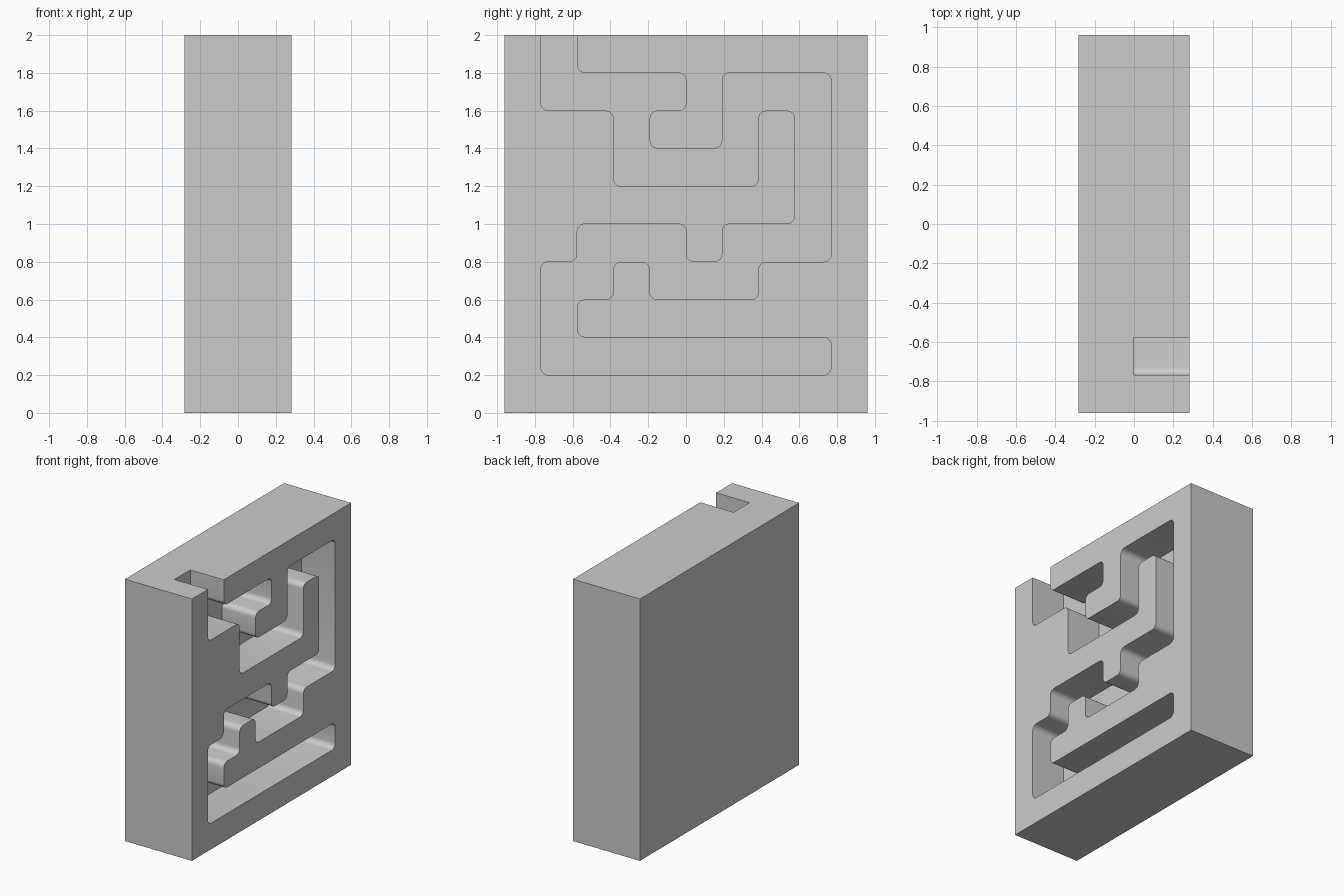
import bpy, bmesh, math
from mathutils import Vector

if "Cube" in bpy.data.objects:
    bpy.data.objects.remove(bpy.data.objects["Cube"])

HX, HY, H = 0.283, 0.96, 2.0      # block half depth, half width, height
R, SEG = 0.04, 6                  # channel corner radius and segments


def make_object(name, bm):
    bmesh.ops.recalc_face_normals(bm, faces=bm.faces)
    mesh = bpy.data.meshes.new(name)
    bm.to_mesh(mesh)
    bm.free()
    ob = bpy.data.objects.new(name, mesh)
    bpy.context.collection.objects.link(ob)
    return ob


def rounded(points):
    """Round the right-angled inner corners of an open outline."""
    out = [points[0]]
    for a, p, b in zip(points, points[1:], points[2:]):
        u, v = (a - p).normalized() * R, (b - p).normalized() * R
        for i in range(SEG + 1):
            t = math.pi / 2 * i / SEG
            out.append(p + u * (1 - math.sin(t)) + v * (1 - math.cos(t)))
    return out + [points[-1]]


# Solid block
bm = bmesh.new()
bmesh.ops.create_cube(bm, size=1)
for v in bm.verts:
    v.co = (v.co.x * 2 * HX, v.co.y * 2 * HY, (v.co.z + 0.5) * H)
block = make_object("maze_block", bm)

# Winding channel outline on a 10 x 10 cell grid, given as alternating
# vertical / horizontal moves and starting above the open top
moves = [-3, 2, -2, 4, 2, 1, -3, -2, -1, -1, 1, -3, -1, -1, -3, 8, 1, -7,
         1, 1, 1, 1, -1, 3, 1, 2, 5, -3, -2, -2, 1, 1, 1, -3, 2]
col, row = 1, 11
grid = [(col, row)]
for i, m in enumerate(moves):
    if i % 2:
        col += m
    else:
        row += m
    grid.append((col, row))
outline = rounded([Vector((0, -HY + c * HY / 5, r * H / 10)) for c, r in grid])

# Channel cutter, reaching half way into the block
bm = bmesh.new()
face = bm.faces.new([bm.verts.new(p) for p in outline])
ext = bmesh.ops.extrude_face_region(bm, geom=[face])
for v in ext["geom"]:
    if isinstance(v, bmesh.types.BMVert):
        v.co.x = HX + 0.1
cutter = make_object("channel_cutter", bm)
cutter.hide_render = True

# Carve the channel
mod = block.modifiers.new("channel", 'BOOLEAN')
mod.operation = 'DIFFERENCE'
mod.solver = 'EXACT'
mod.object = cutter
bpy.context.view_layer.objects.active = block
block.select_set(True)
bpy.ops.object.modifier_apply(modifier=mod.name)
bpy.data.objects.remove(cutter)
bpy.ops.object.shade_smooth_by_angle(angle=math.radians(30))
